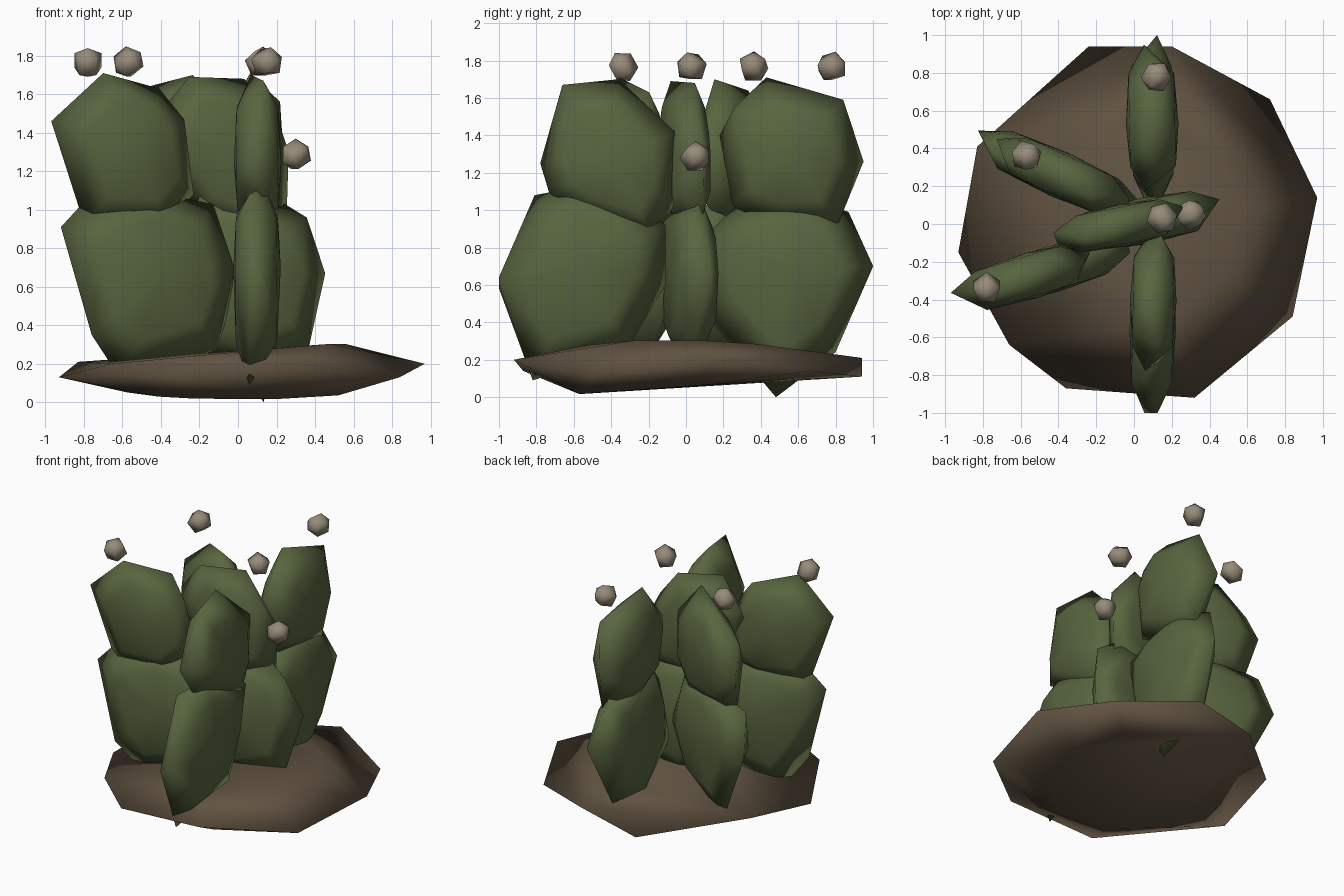
import bpy
import bmesh
from mathutils import Vector, Matrix

if "Cube" in bpy.data.objects:
    bpy.data.objects.remove(bpy.data.objects["Cube"], do_unlink=True)


def material(name, rgb):
    mat = bpy.data.materials.new(name)
    mat.use_nodes = True
    color = (*rgb, 1.0)
    mat.diffuse_color = color
    shader = mat.node_tree.nodes["Principled BSDF"]
    shader.inputs["Base Color"].default_value = color
    shader.inputs["Roughness"].default_value = 0.9
    return mat


GREEN = material("cactus green", (0.098, 0.13, 0.05))
SOIL = material("soil brown", (0.118, 0.085, 0.053))
FRUIT = material("fruit beige", (0.31, 0.262, 0.195))


def finish(bm, name, mat):
    """Turn a bmesh into a smooth shaded object."""
    bmesh.ops.recalc_face_normals(bm, faces=bm.faces)
    for face in bm.faces:
        face.smooth = True
    mesh = bpy.data.meshes.new(name)
    bm.to_mesh(mesh)
    bm.free()
    mesh.materials.append(mat)
    obj = bpy.data.objects.new(name, mesh)
    bpy.context.collection.objects.link(obj)
    return obj


def hull(points, name, mat):
    """Wrap points in a convex low-poly skin."""
    bm = bmesh.new()
    for p in points:
        bm.verts.new(p)
    result = bmesh.ops.convex_hull(bm, input=bm.verts)
    loose = {v for v in result["geom_interior"] if isinstance(v, bmesh.types.BMVert)}
    loose |= {v for v in bm.verts if not v.link_faces}
    bmesh.ops.delete(bm, geom=list(loose), context="VERTS")
    return finish(bm, name, mat)


def pad(name, origin, along, outline, thick=0.115):
    """Flat swollen pad: outline of (distance, height) in an upright plane."""
    origin, along = Vector(origin), Vector(along)
    normal = along.cross(Vector((0, 0, 1))).normalized()
    rim = [origin + along * u + Vector((0, 0, z)) for u, z in outline]
    centre = sum(rim, Vector()) / len(rim)
    points = []
    for i, p in enumerate(rim):
        points.append(p + normal * (0.035 if i % 2 else -0.035))
        for side in (-1, 1):
            points.append(centre.lerp(p, 0.64) + normal * side * thick * 0.93)
    points += [centre + normal * side * thick * 1.07 for side in (-1, 1)]
    return hull(points, name, GREEN)


# Soil mound: irregular rim with smaller rings above and below
rim = [(0.2, 0.94, 0.21), (0.72, 0.66, 0.14), (0.97, 0.14, 0.2),
       (0.84, -0.49, 0.13), (0.32, -0.92, 0.2), (-0.36, -0.87, 0.14),
       (-0.66, -0.64, 0.2), (-0.93, -0.15, 0.13), (-0.83, 0.41, 0.21),
       (-0.24, 0.94, 0.11)]
top = [(x * 0.57, y * 0.57, 0.252 + 0.055 * x - 0.01 * y) for x, y, z in rim]
bottom = [(x * 0.62, y * 0.62, 0.058 + 0.045 * y) for x, y, z in rim]
hull(rim + top + bottom, "soil_mound", SOIL)

# Back pads
place = ((0.107, 0, 0), (-0.02, 1, 0))
pad("back_lower_pad", *place, [
    (0.1, 0.45), (0.48, 0.0), (0.8, 0.24), (1.0, 0.7),
    (0.87, 0.99), (0.65, 1.07), (0.3, 1.05), (0.12, 0.88)])
pad("back_upper_pad", *place, [
    (0.18, 1.4), (0.25, 1.02), (0.5, 0.9), (0.81, 0.92), (0.95, 1.26),
    (0.84, 1.59), (0.43, 1.71), (0.26, 1.55)], 0.13)

# Front pads
place = ((0.11, 0, 0), (0.02, 1, 0))
pad("front_lower_pad", *place, [
    (-1, 0.58), (-1, 0.64), (-0.81, 1.08), (-0.6, 1.12), (-0.25, 1.05),
    (-0.11, 0.92), (-0.11, 0.6), (-0.32, 0.25), (-0.82, 0.09)])
pad("front_upper_pad", *place, [
    (-0.78, 1.25), (-0.73, 1.09), (-0.45, 0.93), (-0.17, 0.85),
    (-0.05, 1.05), (-0.06, 1.42), (-0.36, 1.7), (-0.66, 1.67)])

# Side pads reaching forward
place = ((0, -0.11, 0), (1, 0.3, 0))
pad("side_front_lower_pad", *place, [
    (-0.91, 0.91), (-0.77, 0.35), (-0.6, 0.12), (-0.12, 0.27),
    (-0.03, 0.5), (-0.03, 0.7), (-0.12, 1.03), (-0.5, 1.1), (-0.8, 1.03)])
pad("side_front_upper_pad", *place, [
    (-0.96, 1.46), (-0.71, 1.71), (-0.4, 1.63), (-0.29, 1.47),
    (-0.22, 1.08), (-0.4, 0.9), (-0.79, 0.93)])

# Side pads reaching back
place = ((0, 0.085, 0), (1, -0.45, 0))
pad("side_back_lower_pad", *place, [
    (-0.84, 0.68), (-0.76, 0.98), (-0.4, 1.08), (-0.05, 1.02),
    (0.03, 0.6), (-0.15, 0.22), (-0.6, 0.14)])
pad("side_back_upper_pad", *place, [
    (-0.74, 1.25), (-0.68, 1.45), (-0.48, 1.64), (-0.22, 1.7), (-0.04, 1.45),
    (-0.02, 1.1), (-0.2, 0.9), (-0.65, 0.92)])

# Middle pads
place = ((0, 0.005, 0), (1, 0.2, 0))
pad("middle_lower_pad", *place, [
    (0.46, 0.67), (0.35, 0.96), (0.2, 1.06), (-0.2, 1.08),
    (-0.4, 0.7), (-0.25, 0.3), (0.0, 0.15), (0.36, 0.28)])
pad("middle_upper_pad", *place, [
    (0.27, 1.3), (0.2, 1.47), (0.04, 1.68), (-0.26, 1.69), (-0.42, 1.48),
    (-0.41, 1.4), (-0.2, 0.95), (0.0, 0.87), (0.26, 0.98)], 0.105)

# Small chunky fruits floating over the pads
fruits = {"side_front": (-0.78, -0.34, 1.765), "side_back": (-0.57, 0.36, 1.765),
          "back": (0.12, 0.78, 1.765), "middle": (0.15, 0.03, 1.765),
          "middle_side": (0.3, 0.05, 1.285)}
for i, (name, spot) in enumerate(fruits.items()):
    bm = bmesh.new()
    bmesh.ops.create_uvsphere(bm, u_segments=5, v_segments=3, radius=0.085)
    turn = (Matrix.Translation(spot) @ Matrix.Rotation(i * 1.3, 4, "Z")
            @ Matrix.Rotation(0.5 + i * 0.4, 4, "X"))
    bm.transform(turn)
    finish(bm, name + "_fruit", FRUIT)
